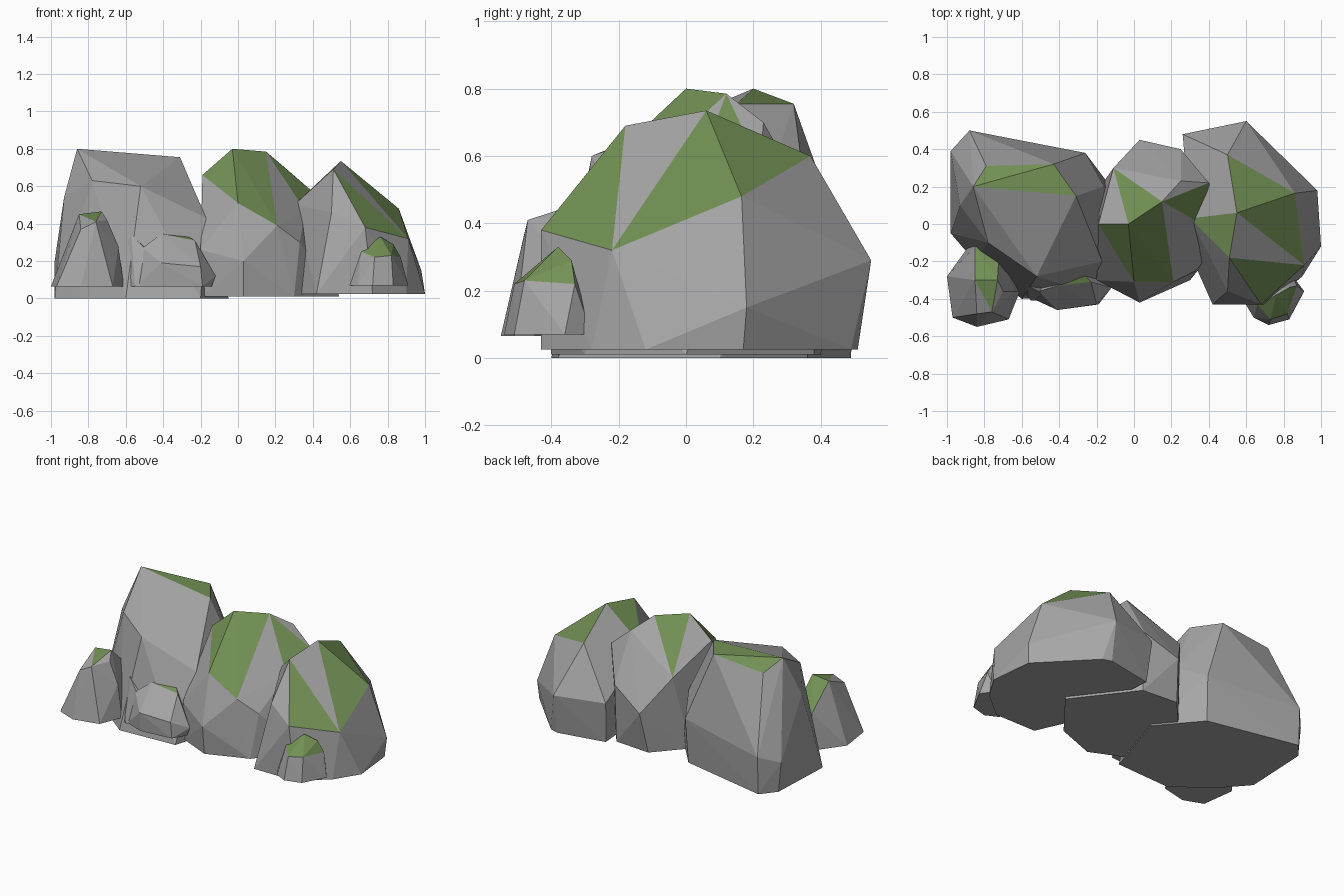
import bpy
import bmesh
from mathutils import Vector
from mathutils.bvhtree import BVHTree

default_cube = bpy.data.objects.get("Cube")
if default_cube:
    bpy.data.objects.remove(default_cube, do_unlink=True)


def flat_material(name, red, green, blue):
    material = bpy.data.materials.new(name)
    material.use_nodes = True
    colour = (red, green, blue, 1)
    material.diffuse_color = colour
    shader = next(n for n in material.node_tree.nodes if n.type == "BSDF_PRINCIPLED")
    shader.inputs["Base Color"].default_value = colour
    shader.inputs["Roughness"].default_value = 1
    return material


STONE = flat_material("stone_grey", .38, .38, .38)
MOSS = flat_material("moss_green", .17, .28, .09)


def boulder(name, floor, footprint, crown, moss_spots):
    """Chiselled rock: hull of a flat footprint and crown corners.
    Each facet lying directly under a moss spot turns green."""
    mesh_builder = bmesh.new()
    for x, y in footprint:
        mesh_builder.verts.new((x, y, floor))
    for corner in crown:
        mesh_builder.verts.new(corner)
    hull = bmesh.ops.convex_hull(mesh_builder, input=mesh_builder.verts[:])
    unused = {item for item in hull["geom_interior"] + hull["geom_unused"]
              if isinstance(item, bmesh.types.BMVert)}
    bmesh.ops.delete(mesh_builder, geom=list(unused), context="VERTS")
    bmesh.ops.recalc_face_normals(mesh_builder, faces=mesh_builder.faces[:])
    mesh_builder.faces.ensure_lookup_table()

    # Moss facets
    surface = BVHTree.FromBMesh(mesh_builder)
    for x, y in moss_spots:
        hit, normal, index, distance = surface.ray_cast(Vector((x, y, 2)), Vector((0, 0, -1)))
        if index is not None:
            mesh_builder.faces[index].material_index = 1

    mesh = bpy.data.meshes.new(name)
    mesh_builder.to_mesh(mesh)
    mesh_builder.free()
    mesh.materials.append(STONE)
    mesh.materials.append(MOSS)
    rock = bpy.data.objects.new(name, mesh)
    bpy.context.scene.collection.objects.link(rock)
    return rock


# Three large boulders
boulder(
    "right_boulder", 0,
    footprint=[(-.98, -.05), (-.96, .39), (-.88, .49), (-.27, .36),
               (-.05, .1), (-.2, -.38), (-.6, -.4), (-.85, -.2)],
    crown=[(-.86, .2, .8), (-.31, .15, .755), (-.43, .32, .755), (-.79, .31, .72),
           (-.93, .1, .54), (-.78, -.1, .63), (-.52, -.28, .6), (-.17, -.2, .43),
           (-.16, .2, .4), (-.26, .38, .3), (-.88, .5, .25), (-.98, .39, .2)],
    moss_spots=[(-.53, .22), (-.69, .28)],
)
boulder(
    "middle_boulder", .01,
    footprint=[(-.19, -.3), (-.18, .2), (0, .4), (.25, .38),
               (.54, 0), (.3, -.3), (.03, -.4)],
    crown=[(-.03, 0, .8), (.15, .12, .785), (-.19, 0, .66), (0, -.31, .51),
           (.21, -.31, .39), (.25, .23, .7), (.4, .22, .57), (.36, 0, .47),
           (-.11, .3, .5), (.03, .45, .28), (.25, .4, .4), (.03, -.42, .2),
           (-.2, -.3, .26), (.33, -.25, .3)],
    moss_spots=[(-.07, -.1), (.04, -.05), (.12, -.25), (.02, -.25),
                (.14, 0), (0, .14), (.27, .13), (.33, .18)],
)
boulder(
    "left_boulder", .025,
    footprint=[(.34, -.25), (.42, -.43), (.72, -.43), (.9, -.28), (1, -.12),
               (.97, .17), (.66, .49), (.6, .51), (.28, .45)],
    crown=[(.55, .06, .735), (.51, -.18, .69), (.5, .37, .6), (.86, .165, .48),
           (.91, -.22, .32), (.68, -.43, .38), (.5, -.36, .46), (.3, .03, .5),
           (.26, .48, .3), (.6, .55, .29), (.98, .18, .15)],
    moss_spots=[(.7, -.27), (.78, 0), (.64, .2), (.46, -.03)],
)

# Small rocks along the front
boulder(
    "right_small_rock", .065,
    footprint=[(-1, -.28), (-.97, -.5), (-.84, -.55), (-.67, -.51),
               (-.61, -.36), (-.65, -.2), (-.87, -.1)],
    crown=[(-.85, -.3, .45), (-.73, -.3, .465), (-.76, -.47, .41), (-.84, -.48, .37),
           (-.7, -.36, .42), (-.64, -.36, .28), (-.85, -.12, .3), (-.72, -.13, .3)],
    moss_spots=[(-.78, -.35), (-.8, -.22), (-.75, -.2)],
)
boulder(
    "front_pointed_rock", .065,
    footprint=[(-.65, -.3), (-.55, -.41), (-.43, -.4), (-.45, -.2), (-.62, -.2)],
    crown=[(-.57, -.33, .34), (-.49, -.37, .26), (-.5, -.25, .29), (-.63, -.3, .22)],
    moss_spots=[],
)
boulder(
    "front_low_rock", .065,
    footprint=[(-.54, -.4), (-.41, -.45), (-.19, -.43), (-.14, -.34), (-.2, -.2), (-.5, -.2)],
    crown=[(-.41, -.33, .345), (-.23, -.31, .31), (-.3, -.24, .35), (-.51, -.36, .27),
           (-.41, -.46, .19), (-.2, -.43, .17), (-.12, -.34, .12)],
    moss_spots=[(-.31, -.29)],
)
boulder(
    "left_small_rock", .07,
    footprint=[(.58, -.4), (.64, -.5), (.72, -.54), (.83, -.51), (.91, -.36), (.85, -.28)],
    crown=[(.76, -.38, .33), (.83, -.34, .29), (.87, -.33, .22), (.82, -.48, .23),
           (.73, -.51, .22), (.66, -.43, .25), (.63, -.35, .2)],
    moss_spots=[(.77, -.45), (.8, -.4), (.82, -.36), (.84, -.37), (.72, -.43)],
)
